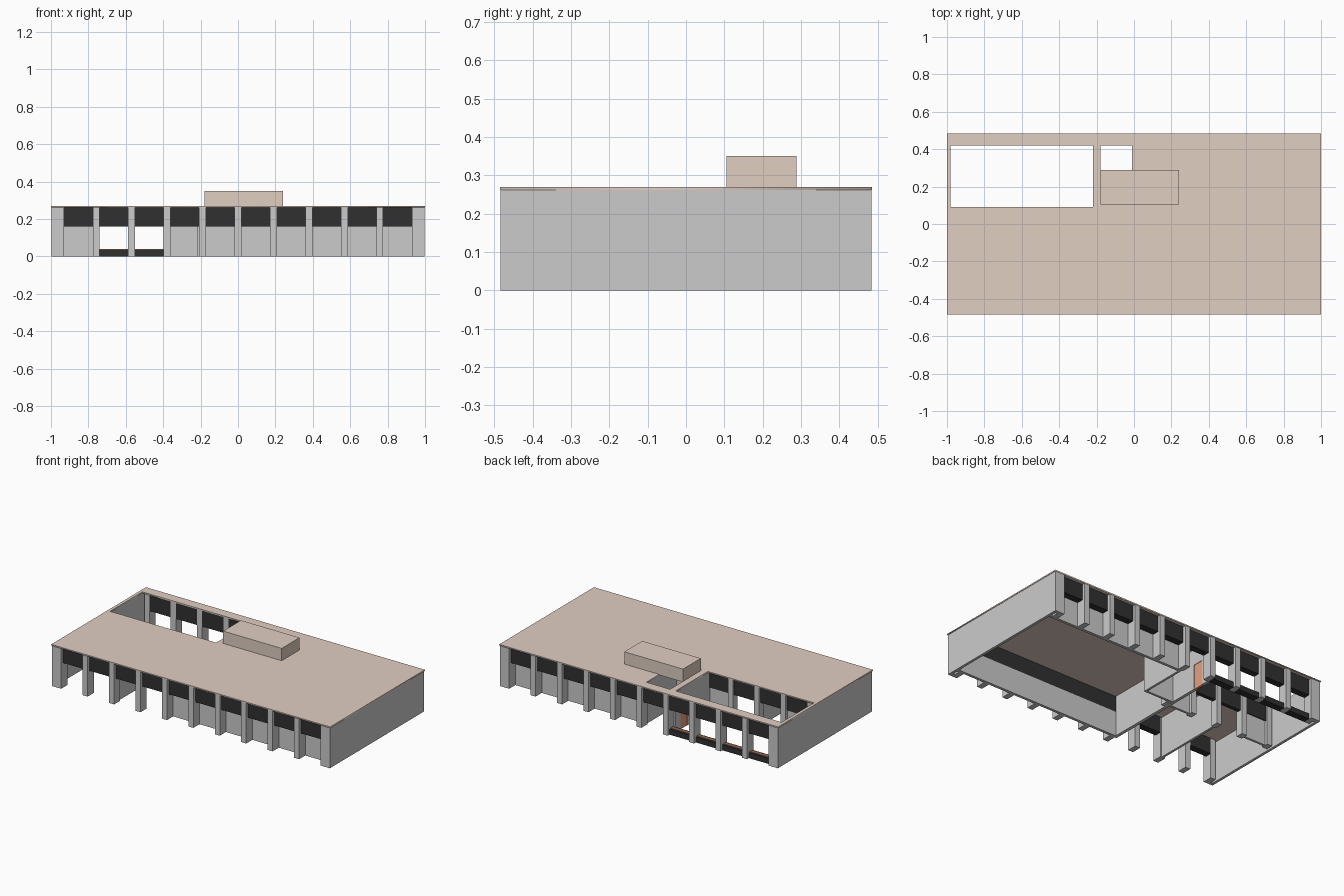
import bpy

if "Cube" in bpy.data.objects:
    bpy.data.objects.remove(bpy.data.objects["Cube"])

def material(name, rgb):
    m = bpy.data.materials.new(name)
    m.diffuse_color = (*rgb, 1)
    m.use_nodes = True
    m.node_tree.nodes["Principled BSDF"].inputs["Base Color"].default_value = m.diffuse_color
    return m

TAN = material("tan", (0.75, 0.62, 0.54))
DARK = material("dark", (0.03, 0.03, 0.03))
SOIL = material("soil_brown", (0.25, 0.13, 0.08))
ORANGE = material("door_orange", (0.8, 0.35, 0.2))

def box(name, x, y, z, mat=None):
    """Box from (min, max) ranges."""
    bpy.ops.mesh.primitive_cube_add(
        size=1, location=[(a + b) / 2 for a, b in (x, y, z)])
    o = bpy.context.object
    o.name = name
    o.scale = [abs(b - a) for a, b in (x, y, z)]
    bpy.ops.object.transform_apply(location=False, rotation=False, scale=True)
    if mat:
        o.data.materials.append(mat)
    return o

TOP, SILL = 0.262, 0.16
HALF = 0.018
COLS = [-0.948 + i * 0.1896 for i in range(11)]

# roof slab with two courtyard openings (filled outline with holes)
cu = bpy.data.curves.new("roof_slab", "CURVE")
cu.dimensions = "2D"
cu.fill_mode = "BOTH"
cu.extrude = 0.004
for x0, x1, y0, y1 in ((-1, 1, -0.485, 0.485),
                       (-0.98, -0.22, 0.09, 0.42),
                       (-0.18, -0.01, 0.2, 0.42)):
    s = cu.splines.new("POLY")
    s.points.add(3)
    for p, (x, y) in zip(s.points, ((x0, y0), (x1, y0), (x1, y1), (x0, y1))):
        p.co = (x, y, 0, 1)
    s.use_cyclic_u = True
cu.materials.append(TAN)
roof = bpy.data.objects.new("roof_slab", cu)
roof.location.z = 0.266
bpy.context.collection.objects.link(roof)

# rooftop plant room
box("rooftop_room", (-0.18, 0.24), (0.105, 0.288), (0.266, 0.35), TAN)

# end walls and corner posts
for sx in (-1, 1):
    box("end_wall", sorted((sx * 0.98, sx * 0.997)), (-0.46, 0.46), (0, TOP))
    for sy in (-1, 1):
        box("corner_post", sorted((sx * 0.965, sx * 0.997)),
            sorted((sy * 0.46, sy * 0.483)), (0, TOP))

# front and back colonnades with dark window boxes between the columns
for side, sy in (("front", -1), ("back", 1)):
    for x in COLS:
        box(side + "_column", (x - HALF, x + HALF),
            sorted((sy * 0.42, sy * 0.483)), (0, TOP))
    for a, b in zip(COLS, COLS[1:]):
        box(side + "_window", (a + HALF, b - HALF),
            sorted((sy * 0.42, sy * 0.463)), (SILL, TOP), DARK)

# courtyard colonnade
for x in COLS[:5]:
    box("courtyard_column", (x - HALF, x + HALF), (0.04, 0.088), (0, TOP))
for i in range(4):
    a, b = COLS[i] + HALF, COLS[i + 1] - HALF
    box("courtyard_window", (a, b), (0.05, 0.075), (SILL, TOP), DARK)
    if i in (0, 3):
        box("courtyard_infill", (a, b), (0.055, 0.07), (0, SILL))
    # low planters in the back bays
    box("planter", (a, b), (0.42, 0.465), (0, 0.035), DARK)
    box("planter_soil", (a, b), (0.428, 0.457), (0.035, 0.039), SOIL)

# hall walls, with a continuous dark window band on the inside
for side, sy, x0 in (("front", -1, -0.22), ("back", 1, -0.01)):
    y = sorted((sy * 0.402, sy * 0.42))
    box(side + "_hall_wall", (x0, 0.98), y, (0, SILL))
    box(side + "_hall_window_band", (x0, 0.98), y, (SILL, TOP), DARK)

# partitions: hall side, stair core and porch divider
box("hall_side_wall", (-0.22, -0.2), (-0.402, 0.3), (0, TOP))
box("door_header", (-0.22, -0.2), (0.3, 0.42), (SILL, TOP))
box("door_jamb", (-0.22, -0.2), (0.37, 0.42), (0, SILL))
box("core_front_wall", (-0.2, -0.01), (0.095, 0.11), (0, TOP))
box("core_side_wall", (-0.01, 0.005), (0.095, 0.42), (0, TOP))
box("porch_divider", (-0.575, -0.56), (-0.42, 0.04), (0, TOP))

# door
box("door", (-0.217, -0.203), (0.3, 0.37), (0, SILL), ORANGE)
